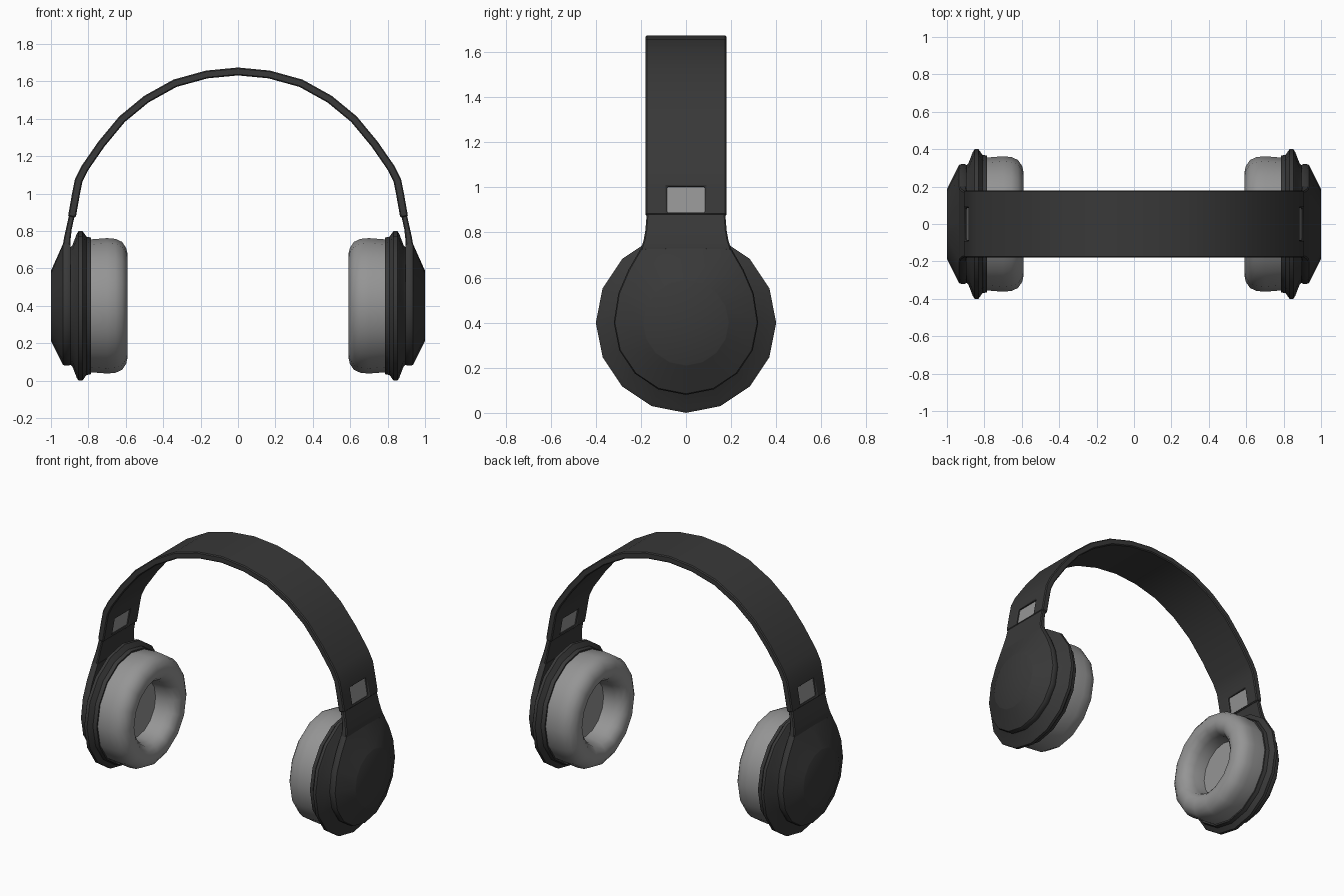
import bpy, bmesh
from math import sin, cos, pi

cube = bpy.data.objects.get("Cube")
if cube:
    bpy.data.objects.remove(cube)


def material(name, v):
    m = bpy.data.materials.new(name)
    m.use_nodes = True
    m.diffuse_color = (v, v, v, 1)
    b = m.node_tree.nodes["Principled BSDF"]
    b.inputs["Base Color"].default_value = (v, v, v, 1)
    b.inputs["Roughness"].default_value = 0.6
    return m


CHARCOAL = material("charcoal plastic", 0.04)
GREY = material("grey padding", 0.3)
SEGMENTS, CENTRE = 16, 0.4


def finish(name, bm, mat, solid=0, bevel=0, angle=35):
    """Turn a bmesh into a shaded object with its modifiers applied."""
    bmesh.ops.recalc_face_normals(bm, faces=bm.faces)
    mesh = bpy.data.meshes.new(name)
    bm.to_mesh(mesh)
    bm.free()
    mesh.materials.append(mat)
    ob = bpy.data.objects.new(name, mesh)
    bpy.context.collection.objects.link(ob)
    bpy.ops.object.select_all(action='DESELECT')
    ob.select_set(True)
    bpy.context.view_layer.objects.active = ob
    if solid:
        m = ob.modifiers.new("thickness", 'SOLIDIFY')
        m.thickness, m.offset, m.use_even_offset = solid, 0, True
        bpy.ops.object.modifier_apply(modifier=m.name)
    if bevel:
        m = ob.modifiers.new("edges", 'BEVEL')
        m.width, m.segments = bevel, 1
        m.limit_method, m.angle_limit = 'ANGLE', 1.0
        bpy.ops.object.modifier_apply(modifier=m.name)
    bpy.ops.object.shade_smooth_by_angle(angle=angle * pi / 180)
    return ob


def loft(name, rings, mat, **kw):
    """Skin closed rings of equal length and cap both ends."""
    bm = bmesh.new()
    loops = [[bm.verts.new(p) for p in ring] for ring in rings]
    n = len(loops[0])
    for a, b in zip(loops, loops[1:]):
        for i in range(n):
            j = (i + 1) % n
            bm.faces.new((a[i], a[j], b[j], b[i]))
    bm.faces.new(loops[0])
    bm.faces.new(loops[-1])
    return finish(name, bm, mat, **kw)


def circle(x, r):
    steps = [2 * pi * k / SEGMENTS for k in range(SEGMENTS)]
    return [(x, r * sin(t), CENTRE - r * cos(t)) for t in steps]


def sheet(name, path, columns, mat, solid, bevel=0, hole=None):
    """Sweep a strip along an x-z path, leaving out faces picked by hole."""
    bm = bmesh.new()
    rows = [[bm.verts.new((x, y, z)) for y in columns] for x, z in path]
    for a, b in zip(rows, rows[1:]):
        for i in range(len(columns) - 1):
            quad = (a[i], a[i + 1], b[i + 1], b[i])
            mid = sum(v.co.z for v in quad) / 4
            if not (hole and i == 1 and hole[0] < mid < hole[1]):
                bm.faces.new(quad)
    return finish(name, bm, mat, solid=solid, bevel=bevel)


# Headband: one arched strip with a window near each end
half = [(0.888, 0.875), (0.886, 0.887), (0.866, 1.0), (0.852, 1.07),
        (0.82, 1.135), (0.73, 1.265), (0.62, 1.398), (0.49, 1.505),
        (0.337, 1.59), (0.167, 1.637)]
arch = half + [(0, 1.653)] + [(-x, z) for x, z in reversed(half)]
sheet("headband", arch, (-0.18, -0.085, 0.085, 0.18), CHARCOAL, 0.042,
      bevel=0.009, hole=(0.885, 1.0))

# Teardrop outline of the outer shell, flattened where the arm leaves it
shoulder = {5: (0.3, 0.53), 6: (0.255, 0.635), 7: (0.2, 0.73), 8: (0, 0.735)}


def teardrop(x, scale=1):
    ring = []
    for k, (px, y, z) in enumerate(circle(x, 0.32)):
        m = min(k, SEGMENTS - k)
        if m in shoulder:
            y, z = shoulder[m][0] * (1 if k <= 8 else -1), shoulder[m][1]
        ring.append((px, y * scale, CENTRE + (z - CENTRE) * scale))
    return ring


# Cup, lathed: (x, radius)
CUP = [(0.905, 0.305), (0.885, 0.325), (0.862, 0.385), (0.852, 0.4),
       (0.832, 0.4), (0.81, 0.37), (0.785, 0.365)]
# Cushion, lathed from its outer edge over the lip to the hole floor
CUSHION = [(0.79, 0.355), (0.7, 0.362), (0.655, 0.358), (0.62, 0.342),
           (0.598, 0.31), (0.59, 0.275), (0.597, 0.24), (0.62, 0.212),
           (0.66, 0.197), (0.74, 0.19)]
# Arm sections: (z, half width, inner x, outer x)
ARM = [(0.55, 0.2, 0.897, 0.93), (0.73, 0.2, 0.897, 0.936),
       (0.765, 0.188, 0.894, 0.93), (0.81, 0.18, 0.889, 0.92),
       (0.887, 0.174, 0.872, 0.903)]

for side, s in (("left", 1), ("right", -1)):
    def turn(ring):
        return [(s * x, y, z) for x, y, z in ring]

    loft(side + "_cup", [turn(circle(x, r)) for x, r in CUP], CHARCOAL)
    loft(side + "_cushion", [turn(circle(x, r)) for x, r in CUSHION], GREY,
         angle=50)
    loft(side + "_outer_shell",
         [turn(r) for r in (teardrop(0.895, 0.985), teardrop(0.905),
                            teardrop(0.925), teardrop(0.936, 0.985),
                            circle(0.998, 0.192), circle(1.0, 0.188))],
         CHARCOAL)
    loft(side + "_arm",
         [turn([(a, -w, z), (b, -w, z), (b, w, z), (a, w, z)])
          for z, w, a, b in ARM], CHARCOAL, bevel=0.006)
    # Metal slider plate set into the headband window
    sheet(side + "_slider_plate", [(s * x, z) for x, z in half[1:3]],
          (-0.086, 0.086), GREY, 0.014)
